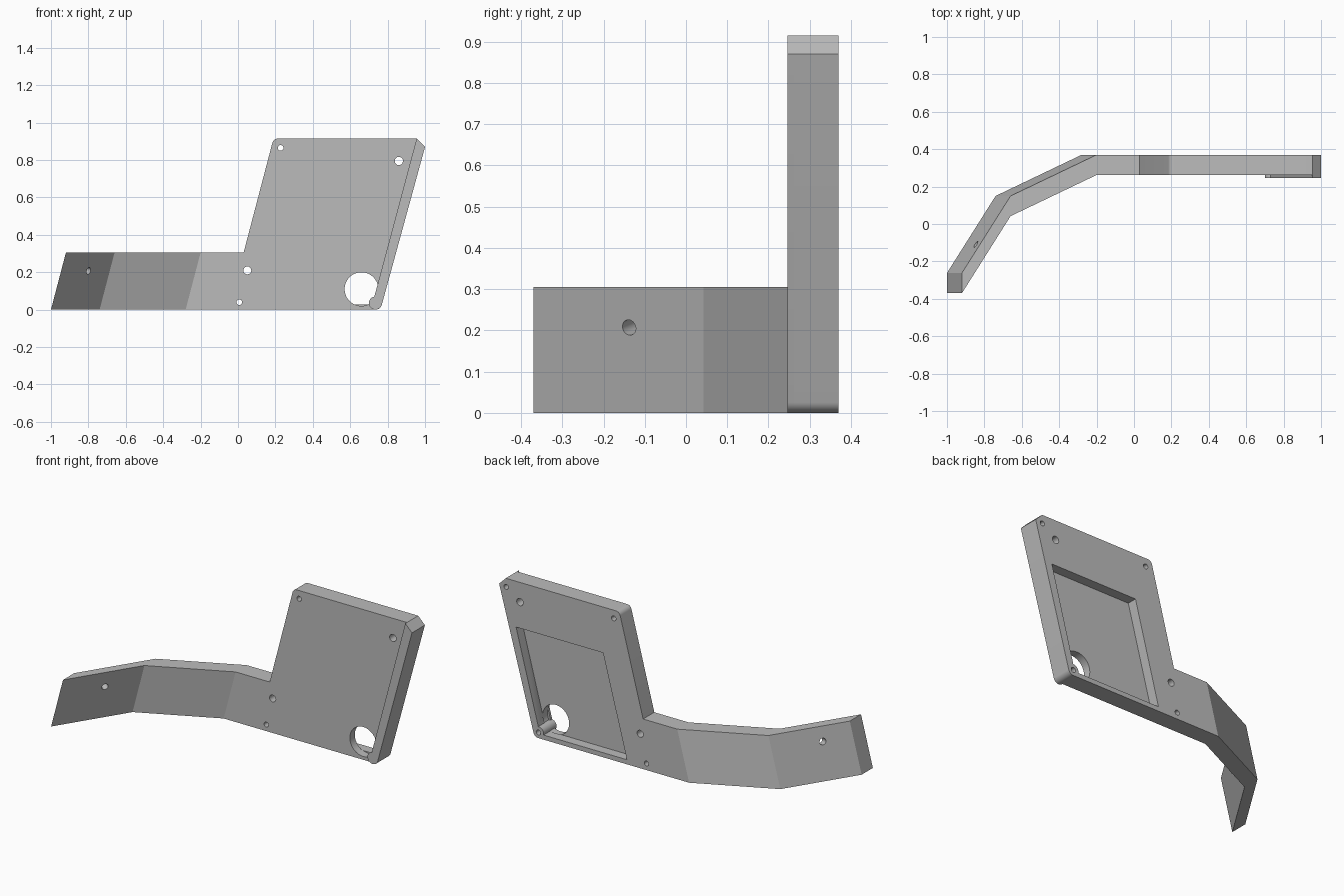
import bpy, bmesh, math
from mathutils import Vector

if "Cube" in bpy.data.objects:
    bpy.data.objects.remove(bpy.data.objects["Cube"], do_unlink=True)

grey = bpy.data.materials.new("plain grey")
grey.use_nodes = True
grey.diffuse_color = (0.5, 0.5, 0.5, 1)
grey.node_tree.nodes["Principled BSDF"].inputs["Base Color"].default_value = (0.5, 0.5, 0.5, 1)

FRONT, BACK, LIP, FLOOR = 0.262, 0.37, 0.246, 0.31
SHEAR = 0.08       # sideways lean of the arm over its height
ARM_TOP = 0.305


def prism(name, points, offset):
    """Extrude a closed 3D polygon along an offset vector."""
    bm = bmesh.new()
    face = bm.faces.new([bm.verts.new(p) for p in points])
    top = bmesh.ops.extrude_face_region(bm, geom=[face])["geom"]
    bmesh.ops.translate(bm, vec=offset, verts=[v for v in top if isinstance(v, bmesh.types.BMVert)])
    bmesh.ops.recalc_face_normals(bm, faces=bm.faces)
    mesh = bpy.data.meshes.new(name)
    bm.to_mesh(mesh)
    bm.free()
    mesh.materials.append(grey)
    obj = bpy.data.objects.new(name, mesh)
    bpy.context.collection.objects.link(obj)
    return obj


def slab(name, outline, y0, y1):
    """Flat part drawn in x, z and given depth in y."""
    return prism(name, [(x, y0, z) for x, z in outline], (0, y1 - y0, 0))


def arc(center, r, start, end, n):
    angles = [math.radians(start + (end - start) * i / n) for i in range(n + 1)]
    return [(center[0] + r * math.cos(a), center[1] + r * math.sin(a)) for a in angles]


def disc(name, center, r, y0, y1, n=32):
    return slab(name, arc(center, r, 0, 360, n)[:-1], y0, y1)


def cut(target, cutter, keep=False):
    mod = target.modifiers.new("cut", "BOOLEAN")
    mod.operation = "DIFFERENCE"
    mod.solver = "EXACT"
    mod.object = cutter
    bpy.context.view_layer.objects.active = target
    bpy.ops.object.modifier_apply(modifier=mod.name)
    if not keep:
        bpy.data.objects.remove(cutter, do_unlink=True)


# Plate: leaning panel with the straight end of the arm
post = (0.735, 0.035)
outline = [(-0.28, 0)] + arc(post, 0.035, -90, -15, 8)
outline += [(1.0, 0.87), (0.955, 0.915)]
outline += arc((0.213, 0.885), 0.03, 90, 165, 8)
outline += [(0.03, ARM_TOP), (-0.28 + SHEAR, ARM_TOP)]
plate = slab("panel_plate", outline, FRONT, BACK)

# Rear pocket and large round opening, both leaving the corner post
pocket = slab("pocket_cutter", [(0.139, 0.028), (0.725, 0.028), (0.886, 0.636), (0.3, 0.636)], FLOOR, BACK + 0.05)
opening = disc("opening_cutter", (0.66, 0.11), 0.09, FRONT - 0.05, FLOOR + 0.002, 48)
post_keep = disc("post_keep", post, 0.035, FRONT - 0.1, BACK + 0.1)
cut(pocket, post_keep, keep=True)
cut(opening, post_keep)
cut(plate, pocket)
cut(plate, opening)

# Screw holes: through holes, then blind ones from the back
for x, z, r in [(0.228, 0.865, 0.015), (0.86, 0.795, 0.022), (0.05, 0.21, 0.021), (0.007, 0.04, 0.015)]:
    cut(plate, disc("hole_cutter", (x, z), r, FRONT - 0.1, BACK + 0.1))
for x, z in [(0.953, 0.863), post]:
    cut(plate, disc("hole_cutter", (x, z), 0.015, FRONT + 0.015, BACK + 0.1))

# Raised lip along the outer edge, ending round the corner post
lip_outline = arc(post, 0.035, 100, 345, 20) + [(1.0, 0.87), (0.955, 0.915)]
lip = slab("edge_lip", lip_outline, LIP, FRONT)

# Bent arm: plan polygon extruded along a leaning direction
path = [(-1, -0.37), (-0.74, 0.042), (-0.28, FRONT)]
depth = BACK - FRONT
plan = [(x, y, 0) for x, y in path] + [(x, y + depth, 0) for x, y in reversed(path)]
arm = prism("bent_arm", plan, (SHEAR, 0, ARM_TOP))

# Arm screw hole, square to its end section
along = Vector((0.26, 0.412, 0))
normal = along.cross(Vector((SHEAR, 0, ARM_TOP))).normalized()
u = along.normalized()
v = normal.cross(u)
start = Vector((-0.799, -0.138, 0.207)) - normal * 0.15
ring = [start + u * a + v * b for a, b in arc((0, 0), 0.019, 0, 360, 32)[:-1]]
cut(arm, prism("arm_hole_cutter", ring, normal * 0.3))

# Smooth the rounded walls, keep the edges sharp
for obj in (plate, lip, arm):
    bpy.ops.object.select_all(action="DESELECT")
    obj.select_set(True)
    bpy.context.view_layer.objects.active = obj
    bpy.ops.object.shade_smooth_by_angle(angle=math.radians(20))
